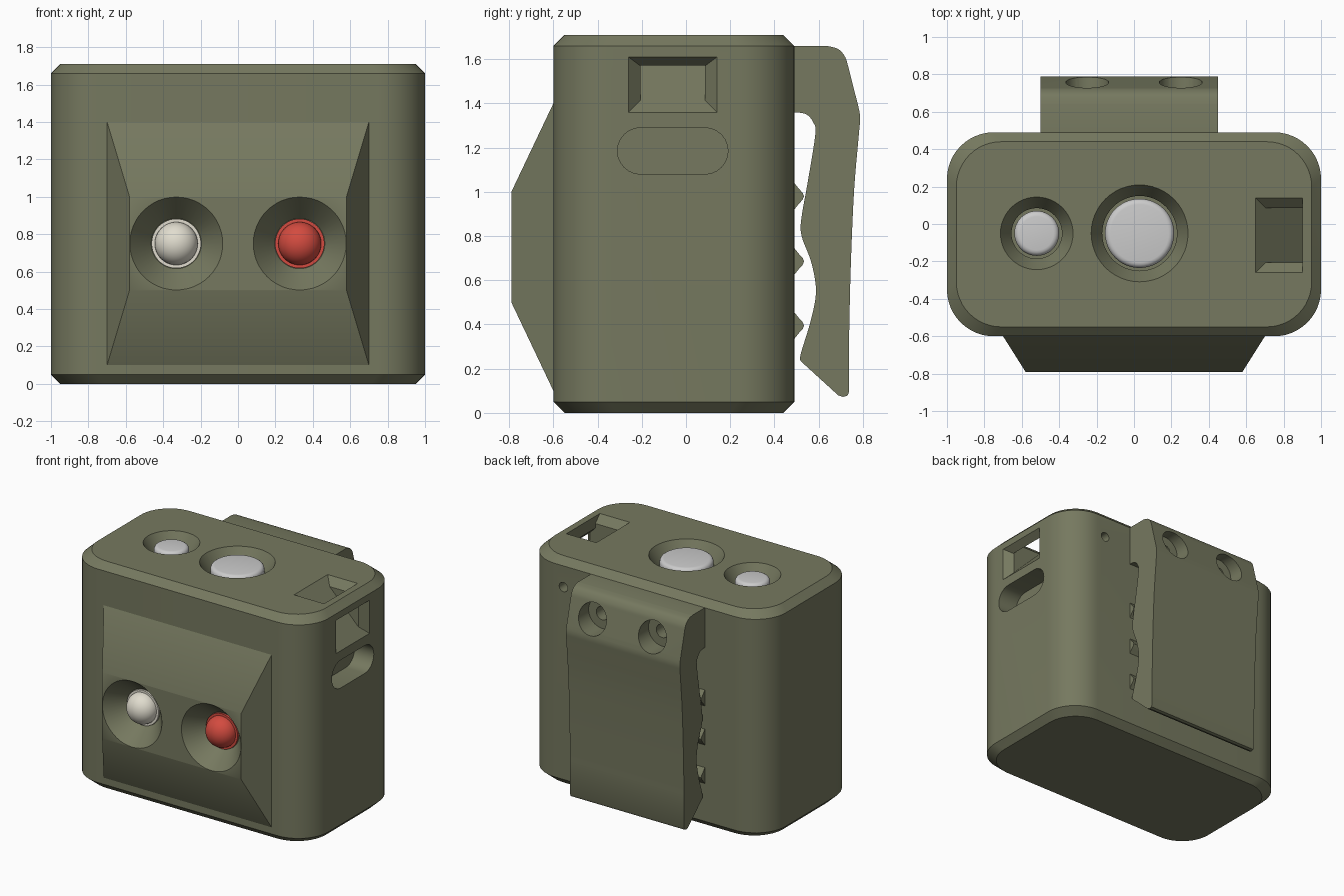
import bpy, bmesh
from math import sin, cos, pi, radians
from mathutils import Vector

if "Cube" in bpy.data.objects:
    bpy.data.objects.remove(bpy.data.objects["Cube"])


def material(name, rgb):
    m = bpy.data.materials.new(name)
    m.diffuse_color = (*rgb, 1)
    m.use_nodes = True
    m.node_tree.nodes["Principled BSDF"].inputs["Base Color"].default_value = m.diffuse_color
    return m


OLIVE = material("olive", (0.18, 0.19, 0.115))
WHITE = material("warm_white", (0.75, 0.72, 0.62))
RED = material("red", (0.65, 0.07, 0.05))


def loft(name, rings, mat=None):
    """Closed solid through rings that have equal point counts."""
    bm = bmesh.new()
    loops = [[bm.verts.new(p) for p in r] for r in rings]
    n = len(loops[0])
    for a, b in zip(loops, loops[1:]):
        for i in range(n):
            j = (i + 1) % n
            bm.faces.new((a[i], a[j], b[j], b[i]))
    bm.faces.new(loops[0][::-1])
    bm.faces.new(loops[-1])
    bmesh.ops.remove_doubles(bm, verts=bm.verts, dist=1e-5)
    bmesh.ops.recalc_face_normals(bm, faces=bm.faces)
    me = bpy.data.meshes.new(name)
    bm.to_mesh(me)
    bm.free()
    ob = bpy.data.objects.new(name, me)
    bpy.context.collection.objects.link(ob)
    if mat:
        me.materials.append(mat)
    return ob


def revolve(name, profile, a, b, axis='z', mat=None, n=48):
    """Turn (radius, height) points around a z or y axis through (a, b)."""
    rings = []
    for r, h in profile:
        ring = []
        for i in range(n):
            u, v = a + r * cos(2 * pi * i / n), b + r * sin(2 * pi * i / n)
            ring.append((u, v, h) if axis == 'z' else (u, h, v))
        rings.append(ring)
    return loft(name, rings, mat)


def rounded_rect(x0, x1, y0, y1, r, z, n=12):
    pts = []
    for cx, cy, start in ((x1 - r, y1 - r, 0), (x0 + r, y1 - r, 90),
                          (x0 + r, y0 + r, 180), (x1 - r, y0 + r, 270)):
        for i in range(n + 1):
            t = radians(start + 90 * i / n)
            pts.append((cx + r * cos(t), cy + r * sin(t), z))
    return pts


def spline(pts, steps=5):
    """Catmull-Rom curve through 2D points."""
    p = [Vector(q) for q in (pts[0], *pts, pts[-1])]
    out = []
    for a, b, c, d in zip(p, p[1:], p[2:], p[3:]):
        for k in range(steps):
            t = k / steps
            out.append(tuple(0.5 * (2 * b + (c - a) * t + (2 * a - 5 * b + 4 * c - d) * t * t
                                    + (3 * b - a - 3 * c + d) * t ** 3)))
    return out + [pts[-1]]


def extrude_x(name, profile, x0, x1, mat=None):
    return loft(name, [[(x, y, z) for y, z in profile] for x in (x0, x1)], mat)


def cut(target, *cutters):
    for c in cutters:
        c.hide_render = True
        m = target.modifiers.new("cut", 'BOOLEAN')
        m.operation, m.solver, m.object = 'DIFFERENCE', 'EXACT', c
        bpy.context.view_layer.objects.active = target
        bpy.ops.object.modifier_apply(modifier=m.name)
        bpy.data.objects.remove(c)


# Housing with rounded corners and chamfered rims
H = 1.71
body = loft("housing", [rounded_rect(-1 + i, 1 - i, -0.6 + i, 0.49 - i, 0.25 - i * 0.2, z)
                        for i, z in ((0.05, 0), (0, 0.05), (0, H - 0.05), (0.05, H))], OLIVE)

# Top buttons in countersunk wells
for name, x, r in (("small_button", -0.52, 0.12), ("large_button", 0.03, 0.185)):
    cut(body, revolve("well", [(r + 0.015, 1.5), (r + 0.015, 1.61), (r + 0.08, 1.72)], x, -0.05))
    dome = [(r - 0.03 + 0.03 * cos(t), 1.66 + 0.03 * sin(t)) for t in (0, pi / 8, pi / 4, 3 * pi / 8, pi / 2)]
    revolve(name, [(r, 1.48)] + dome, x, -0.05)

# Strap passage from the top to the right side, leaving a corner bar
Y0, Y1, D = -0.26, 0.14, 0.055
tunnel = [(0.64, 1.72), (0.9, 1.72), (0.9, 1.62), (0.95, 1.57), (1.01, 1.615), (1.01, 1.35)]
cut(body, loft("tunnel", [[(x, y, z) for x, z in tunnel] for y in (Y0 + D, Y1 - D)]))


def flare(depth_from, depth_to):
    rings = []
    for d in (depth_from, depth_to):
        rings.append([(d, y) for y in (Y0 + d, Y1 - d)])
    return rings


top, side = [], []
for (d, (ya)), (_, yb) in flare(-0.01, D):
    top.append([(0.65 + d, ya, H - d), (0.9, ya, H - d), (0.9, yb, H - d), (0.65 + d, yb, H - d)])
    side.append([(1 - d, ya, 1.36 + d), (1 - d, ya, 1.61 - 0.75 * d),
                 (1 - d, yb, 1.61 - 0.75 * d), (1 - d, yb, 1.36 + d)])
cut(body, loft("top_flare", top), loft("side_flare", side))

# Oval side slot and small pinhole in the back
slot = [(c + 0.105 * cos(radians(s + 15 * i)), 1.185 + 0.105 * sin(radians(s + 15 * i)))
        for c, s in ((0.085, -90), (-0.205, 90)) for i in range(13)]
cut(body, extrude_x("slot", slot, 0.84, 1.05),
    revolve("pinhole", [(0.035, 0.3), (0.035, 0.6)], 0.68, 1.5, 'y', n=24))

# Tapered front lamp block
block = loft("lamp_block", [[(-w, y, z0), (w, y, z0), (w, y, z1), (-w, y, z1)]
                            for w, y, z0, z1 in ((0.7, -0.58, 0.1, 1.4), (0.7, -0.6, 0.1, 1.4),
                                                 (0.58, -0.79, 0.5, 1.0))], OLIVE)

# Lamps sunk in conical reflectors
for name, x, mat in (("white_lamp", -0.33, WHITE), ("red_lamp", 0.33, RED)):
    cut(block, revolve("reflector", [(0.1345, -0.65), (0.2485, -0.79), (0.2568, -0.80)], x, 0.75, 'y'))
    dome = [(0.115 * cos(pi / 2 * i / 10), -0.665 - 0.105 * sin(pi / 2 * i / 10)) for i in range(11)]
    revolve(name, [(0.132, -0.62), (0.132, -0.665)] + dome, x, 0.75, 'y', mat)

# Belt clip: wavy inner side, bent outer side
outer = spline([(0.64, 1.66), (0.69, 1.645), (0.72, 1.61), (0.733, 1.57)]) + \
    spline([(0.78, 1.385), (0.788, 1.335), (0.782, 1.26), (0.76, 1.0), (0.745, 0.65), (0.738, 0.35)]) + \
    [(0.738, 0.095), (0.73, 0.078), (0.71, 0.072), (0.688, 0.08)]
inner = spline([(0.518, 0.235), (0.52, 0.27), (0.565, 0.42), (0.588, 0.55), (0.567, 0.68),
                (0.523, 0.80), (0.522, 0.88), (0.55, 1.04), (0.585, 1.26), (0.575, 1.315),
                (0.545, 1.35), (0.5, 1.36)])
clip = extrude_x("belt_clip", [(0.47, 1.36), (0.47, 1.66)] + outer + inner, -0.5, 0.45, OLIVE)

# Stepped screw holes through the clip
for x in (-0.25, 0.25):
    cut(clip, revolve("screw_hole", [(0.05, 0.53), (0.05, 0.64), (0.115, 0.64), (0.115, 0.85)],
                      x, 1.475, 'y', n=32))

# Grip ridges behind the clip
for i, z in enumerate((0.98, 0.685, 0.395)):
    ridge = [(0.47, z - 0.06), (0.49, z - 0.06), (0.51, z - 0.035), (0.528, z - 0.015), (0.534, z),
             (0.528, z + 0.015), (0.51, z + 0.035), (0.49, z + 0.06), (0.47, z + 0.06)]
    extrude_x(f"grip_ridge_{i + 1}", ridge, -0.5, 0.45, OLIVE)

# Smooth curved surfaces, keep edges crisp
bpy.ops.object.select_all(action='SELECT')
bpy.ops.object.shade_smooth_by_angle(angle=radians(28))
